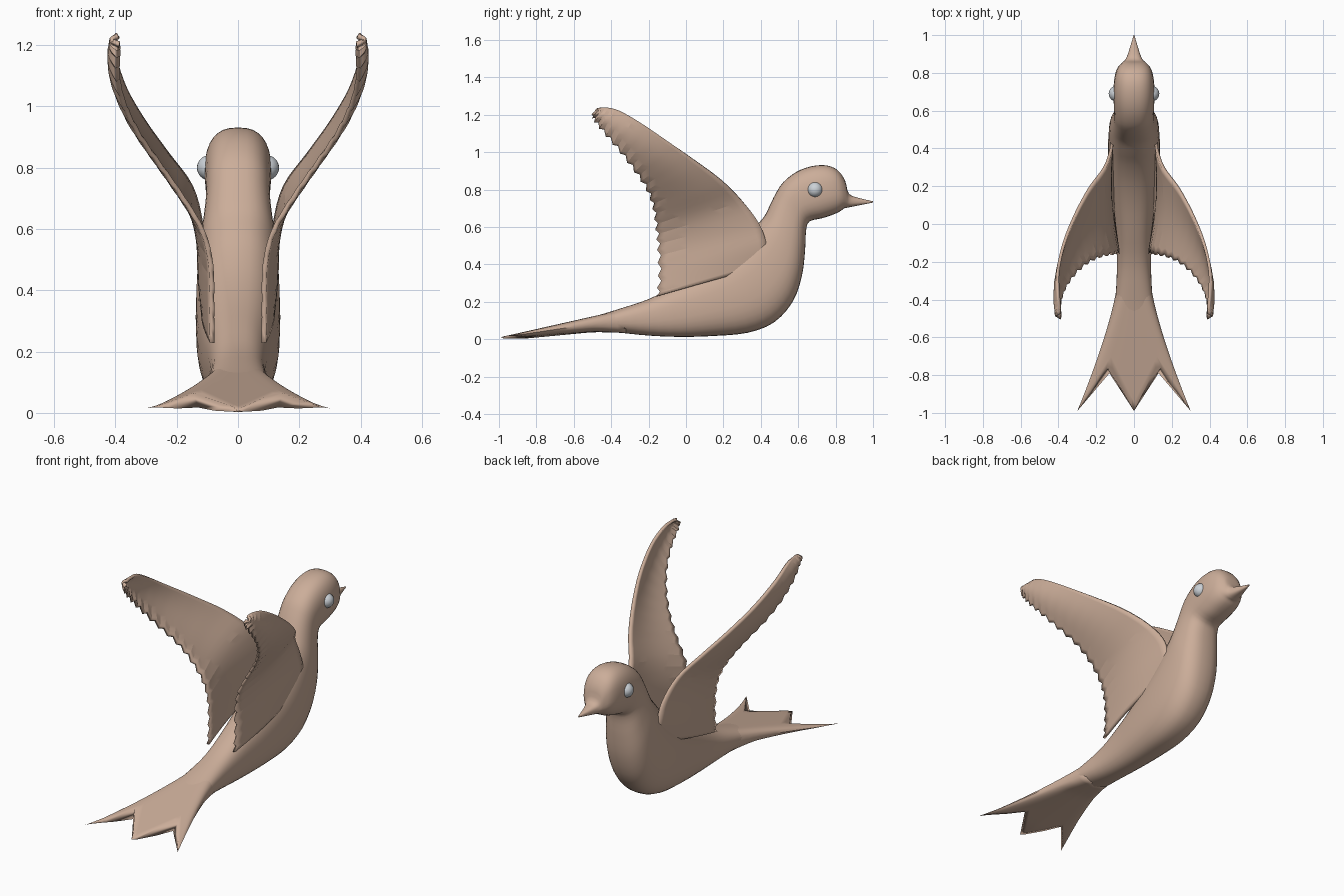
import bpy, bmesh, math
from mathutils import Vector

if "Cube" in bpy.data.objects:
    bpy.data.objects.remove(bpy.data.objects["Cube"])


def material(name, rgb):
    m = bpy.data.materials.new(name)
    m.diffuse_color = (*rgb, 1)
    m.use_nodes = True
    m.node_tree.nodes["Principled BSDF"].inputs["Base Color"].default_value = m.diffuse_color
    return m


TAN = material("warm tan", (0.60, 0.42, 0.32))
GREY = material("pale grey", (0.60, 0.64, 0.68))


def spline(rows, steps):
    """Smooth interpolation through rows of numbers."""
    out = []
    n = len(rows)
    for i in range(n - 1):
        a, b, c, d = (rows[max(i - 1, 0)], rows[i], rows[i + 1], rows[min(i + 2, n - 1)])
        for k in range(steps):
            t = k / steps
            out.append([0.5 * (2 * q + (r - p) * t + (2 * p - 5 * q + 4 * r - s) * t * t
                               + (3 * q - p - 3 * r + s) * t ** 3)
                        for p, q, r, s in zip(a, b, c, d)])
    out.append(list(rows[-1]))
    return out


def loft(name, rows, closed, caps, mat, angle):
    """Skin rows of points into one mesh object."""
    bm = bmesh.new()
    vs = [[bm.verts.new(p) for p in r] for r in rows]
    n = len(rows[0])
    for a, b in zip(vs, vs[1:]):
        for j in range(n if closed else n - 1):
            k = (j + 1) % n
            bm.faces.new((a[j], a[k], b[k], b[j]))
    if caps:
        bm.faces.new(vs[0])
        bm.faces.new(vs[-1])
    bmesh.ops.remove_doubles(bm, verts=bm.verts, dist=0.0002)
    bmesh.ops.recalc_face_normals(bm, faces=bm.faces)
    me = bpy.data.meshes.new(name)
    bm.to_mesh(me)
    bm.free()
    me.materials.append(mat)
    ob = bpy.data.objects.new(name, me)
    bpy.context.collection.objects.link(ob)
    smooth(ob, angle)
    return ob


def smooth(ob, angle):
    bpy.ops.object.select_all(action='DESELECT')
    ob.select_set(True)
    bpy.context.view_layer.objects.active = ob
    bpy.ops.object.shade_smooth_by_angle(angle=math.radians(angle))


# Body, neck, head and beak: top (y, z), bottom (y, z), half width
sections = [
    (-.70, .07, -.70, .045, .05), (-.50, .12, -.50, .05, .10),
    (-.35, .165, -.35, .035, .095), (-.20, .215, -.20, .02, .09),
    (-.05, .29, -.03, .013, .10), (.10, .37, .15, .018, .12),
    (.22, .45, .33, .035, .134), (.31, .53, .47, .09, .138),
    (.37, .60, .57, .20, .135), (.42, .66, .62, .34, .128),
    (.45, .72, .637, .48, .115), (.48, .78, .642, .58, .106),
    (.52, .84, .66, .63, .105), (.59, .895, .73, .648, .108),
    (.67, .925, .79, .668, .108), (.75, .93, .825, .685, .10),
    (.81, .905, .845, .70, .085), (.85, .85, .86, .703, .062),
    (.87, .78, .878, .707, .043), (.92, .757, .92, .715, .026),
    (1.0, .738, 1.0, .731, .002)]
rings = []
for yt, zt, yb, zb, w in spline(sections, 3):
    ring = []
    for i in range(32):
        a = math.tau * i / 32
        c, s = math.cos(a), math.sin(a)
        u = math.copysign(abs(c) ** 0.8, c)
        v = 0.5 + 0.5 * math.copysign(abs(s) ** 0.8, s)
        ring.append((w * u, yb + (yt - yb) * v, zb + (zt - zb) * v))
    rings.append(ring)
loft("body", rings, True, True, TAN, 50)


# Tail: wedge fanning out to three points with two notches
def tail_point(s, t, top):
    a = abs(s)
    k = 0.45
    notch = -.73 if top else -.79
    if a < k:
        f = a / k
        x_end, y_end = 0.13 * f, -.99 + (notch + .99) * f
        edge = f
    else:
        f = (a - k) / (1 - k)
        x_end, y_end = 0.13 + 0.17 * f, notch + (-.99 - notch) * f
        edge = 1 - f
    x = 0.09 * a + (x_end - 0.09 * a) * t ** 1.3
    y = -.32 + (y_end + .32) * t
    d = y + .99
    hi, lo = .012 + .225 * d, .003 + .095 * max(d - .12, 0)
    if d > .5:
        lo = .039 - .03 * (d - .5)
    lo += .015 * a * t
    mid = (hi + lo) / 2
    half = (hi - lo) / 2 * (max(1 - a ** 4, 0)) ** 0.5
    half = half if edge > 0 or t < 1 else 0
    return (math.copysign(x, s), y, mid + (half if top else -half))


cols = [i / 20 - 1 for i in range(41)]
cols = sorted(set(cols + [-.45, .45]))
tail = []
for i in range(15):
    t = i / 14
    tail.append([tail_point(s, t, True) for s in cols]
                + [tail_point(s, t, False) for s in reversed(cols)])
tail_ob = loft("tail", tail, True, False, TAN, 40)
bm = bmesh.new()
bm.from_mesh(tail_ob.data)
bmesh.ops.holes_fill(bm, edges=[e for e in bm.edges if e.is_boundary], sides=0)
bmesh.ops.recalc_face_normals(bm, faces=bm.faces)
bm.to_mesh(tail_ob.data)
bm.free()

# Wings: leading edge (x, y, z) and trailing edge (x, y, z) from root to tip
stations = [
    (.095, .44, .40, .085, -.155, .23), (.115, .43, .51, .085, -.145, .34),
    (.122, .39, .62, .088, -.15, .48), (.155, .30, .74, .115, -.16, .59),
    (.235, .19, .85, .18, -.175, .70), (.31, .05, .955, .25, -.21, .80),
    (.37, -.10, 1.06, .32, -.275, .90), (.402, -.25, 1.16, .37, -.35, 1.0),
    (.40, -.36, 1.22, .392, -.425, 1.09), (.393, -.43, 1.234, .39, -.485, 1.165),
    (.39, -.475, 1.228, .388, -.498, 1.20)]
CHORD = 14
wing = []
for i, row in enumerate(spline(stations, 4)):
    lead, trail = Vector(row[:3]), Vector(row[3:])
    # stepped feather ends along the trailing edge
    trail += (trail - lead).normalized() * (-.016 if i % 2 else .004)
    line = []
    for j in range(CHORD + 1):
        u = j / CHORD
        p = lead.lerp(trail, u)
        p.x += .022 * math.sin(math.pi * u)
        line.append(p)
    wing.append(line)

for side, sign in (("right", 1), ("left", -1)):
    rows = [[(sign * p.x, p.y, p.z) for p in line] for line in wing]
    ob = loft(side + "_wing", rows, False, False, TAN, 8)
    mod = ob.modifiers.new("thickness", 'SOLIDIFY')
    mod.thickness = 0.016
    mod.offset = 0

    # Eyes
    bpy.ops.mesh.primitive_uv_sphere_add(segments=24, ring_count=16, radius=0.041,
                                         location=(sign * .093, .69, .80))
    eye = bpy.context.object
    eye.name = side + "_eye"
    eye.data.materials.append(GREY)
    smooth(eye, 60)
